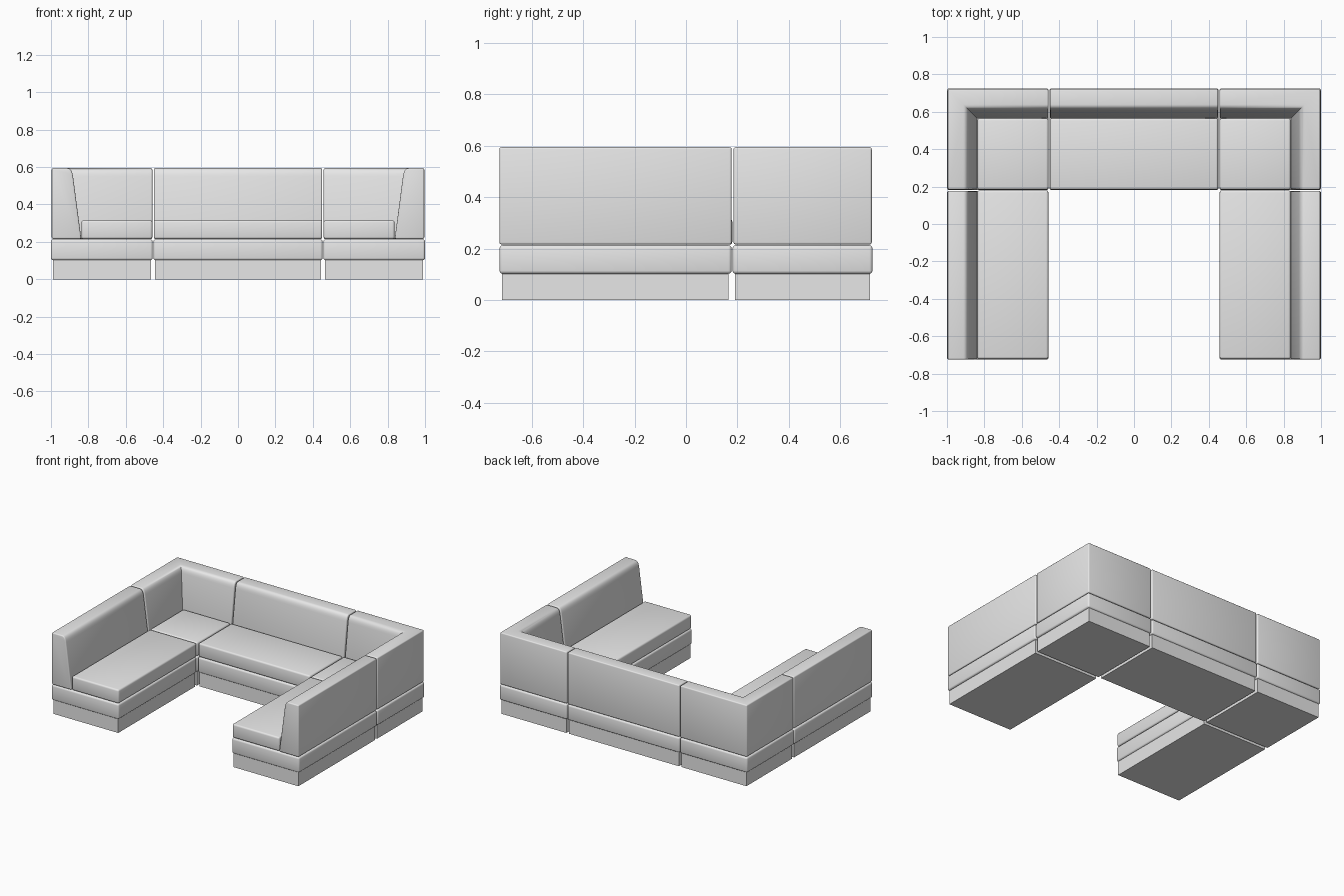
import bpy, bmesh, math
from mathutils import Vector

if "Cube" in bpy.data.objects:
    bpy.data.objects.remove(bpy.data.objects["Cube"])

grey = bpy.data.materials.new("light grey upholstery")
grey.diffuse_color = (0.8, 0.8, 0.8, 1)
grey.use_nodes = True
grey.node_tree.nodes["Principled BSDF"].inputs["Base Color"].default_value = grey.diffuse_color


def finish(name, bm, radius, segments=3):
    """Round the convex edges and turn the bmesh into a smooth shaded object."""
    bmesh.ops.recalc_face_normals(bm, faces=bm.faces)
    if radius:
        edges = [e for e in bm.edges
                 if e.calc_face_angle_signed(0) > math.radians(35)]
        bmesh.ops.bevel(bm, geom=edges, offset=radius, segments=segments,
                        profile=0.5, affect='EDGES', clamp_overlap=True)
    me = bpy.data.meshes.new(name)
    bm.to_mesh(me)
    bm.free()
    me.materials.append(grey)
    for p in me.polygons:
        p.use_smooth = True
    me.set_sharp_from_angle(angle=math.radians(40))
    ob = bpy.data.objects.new(name, me)
    bpy.context.collection.objects.link(ob)


def box(name, x, y, z, radius=0.0):
    """Box between two limits on each axis."""
    bm = bmesh.new()
    bmesh.ops.create_cube(bm, size=1)
    for v in bm.verts:
        v.co = Vector([(a + b) / 2 + c * abs(b - a)
                       for (a, b), c in zip((x, y, z), v.co)])
    finish(name, bm, radius)


# Backrest cross-section (depth from rear, height) with a soft front top edge
P0, P1, P2 = Vector((0.083, 0.594)), Vector((0.108, 0.594)), Vector((0.114, 0.55))
profile = [(0, 0.216), (0, 0.594)]
for i in range(7):
    t = i / 6
    profile.append(tuple(P0 * (1 - t) ** 2 + P1 * 2 * t * (1 - t) + P2 * t * t))
profile.append((0.158, 0.216))


def backrest(name, stations):
    """Sweep the cross-section through (origin, inward direction) stations."""
    bm = bmesh.new()
    rings = [[bm.verts.new((ox + dx * d, oy + dy * d, z)) for d, z in profile]
             for (ox, oy), (dx, dy) in stations]
    n = len(profile)
    for a, b in zip(rings, rings[1:]):
        for i in range(n):
            j = (i + 1) % n
            bm.faces.new((a[i], a[j], b[j], b[i]))
    bm.faces.new(rings[0])
    bm.faces.new(rings[-1])
    finish(name, bm, 0.008)


PLINTH, BASE, SEAT = (0, 0.104), (0.102, 0.213), (0.215, 0.316)

# Middle module
box("middle_plinth", (-0.443, 0.443), (0.19, 0.715), PLINTH)
box("middle_base", (-0.452, 0.452), (0.181, 0.725), BASE, 0.012)
box("middle_seat", (-0.45, 0.45), (0.184, 0.565), SEAT, 0.012)
backrest("middle_backrest", [((-0.45, 0.722), (0, -1)), ((0.45, 0.722), (0, -1))])

# Corner and arm modules on both sides
for s, side in ((-1, "left"), (1, "right")):
    box(side + "_corner_plinth", (s * 0.465, s * 0.988), (0.19, 0.715), PLINTH)
    box(side + "_corner_base", (s * 0.456, s * 1.0), (0.181, 0.725), BASE, 0.012)
    box(side + "_corner_seat", (s * 0.458, s * 0.837), (0.184, 0.565), SEAT, 0.012)
    backrest(side + "_corner_backrest",
             [((s * 0.996, 0.185), (-s, 0)),
              ((s * 0.996, 0.722), (-s, -1)),
              ((s * 0.458, 0.722), (0, -1))])

    box(side + "_arm_plinth", (s * 0.465, s * 0.988), (-0.716, 0.166), PLINTH)
    box(side + "_arm_base", (s * 0.456, s * 1.0), (-0.725, 0.177), BASE, 0.012)
    box(side + "_arm_seat", (s * 0.458, s * 0.837), (-0.722, 0.18), SEAT, 0.012)
    backrest(side + "_arm_backrest",
             [((s * 0.996, -0.725), (-s, 0)), ((s * 0.996, 0.177), (-s, 0))])
